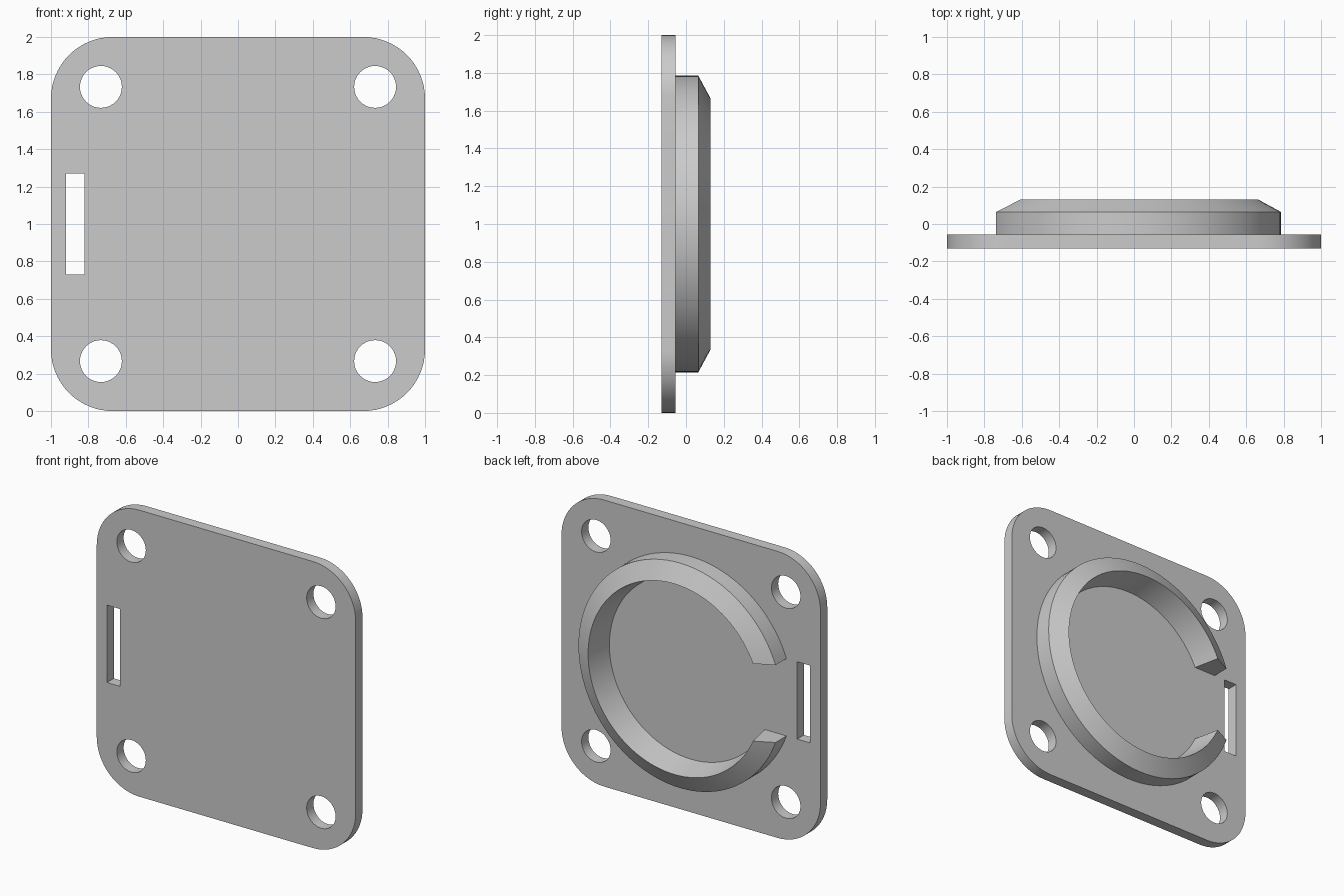
import bpy, bmesh
from math import sin, cos, asin, pi, radians

if "Cube" in bpy.data.objects:
    bpy.data.objects.remove(bpy.data.objects["Cube"], do_unlink=True)

grey = bpy.data.materials.new("plain grey")
grey.use_nodes = True
colour = (0.6, 0.6, 0.6, 1)
grey.diffuse_color = colour
grey.node_tree.nodes["Principled BSDF"].inputs["Base Color"].default_value = colour

MID = 1.0            # height of the centre
PLATE_FRONT, PLATE_BACK = -0.13, -0.055
GAP = 0.27           # half height of the ring opening and of the slot


def arc(cx, cz, r, start, end, steps):
    angles = [start + (end - start) * i / steps for i in range(steps + 1)]
    return [(cx + r * cos(a), cz + r * sin(a)) for a in angles]


def finish(obj):
    obj.data.materials.clear()
    obj.data.materials.append(grey)
    bpy.ops.object.select_all(action='DESELECT')
    obj.select_set(True)
    bpy.context.view_layer.objects.active = obj
    bpy.ops.object.shade_smooth_by_angle(angle=radians(25))


# Plate outline, corner holes and slot
corner = 0.33
outline = []
for i, (sx, sz) in enumerate([(1, 1), (-1, 1), (-1, -1), (1, -1)]):
    c = 1 - corner
    outline += arc(sx * c, sz * c, corner, i * pi / 2, (i + 1) * pi / 2, 16)
holes = [arc(sx * 0.733, sz * 0.733, 0.112, 0, 2 * pi, 40)[:-1]
         for sx in (-1, 1) for sz in (-1, 1)]
slot = [(-0.92, -GAP), (-0.82, -GAP), (-0.82, GAP), (-0.92, GAP)]

curve = bpy.data.curves.new("plate_outline", 'CURVE')
curve.dimensions = '2D'
curve.fill_mode = 'BOTH'
curve.extrude = (PLATE_BACK - PLATE_FRONT) / 2
for loop in [outline, slot] + holes:
    spline = curve.splines.new('POLY')
    spline.points.add(len(loop) - 1)
    for p, (x, z) in zip(spline.points, loop):
        p.co = (x, z, 0, 1)
    spline.use_cyclic_u = True
plate = bpy.data.objects.new("mounting_plate", curve)
plate.rotation_euler.x = pi / 2
plate.location = (0, (PLATE_FRONT + PLATE_BACK) / 2, MID)
bpy.context.collection.objects.link(plate)
bpy.ops.object.select_all(action='DESELECT')
plate.select_set(True)
bpy.context.view_layer.objects.active = plate
bpy.ops.object.convert(target='MESH')
plate = bpy.context.object
bm = bmesh.new()
bm.from_mesh(plate.data)
bmesh.ops.remove_doubles(bm, verts=bm.verts, dist=0.0005)
bmesh.ops.recalc_face_normals(bm, faces=bm.faces)
bm.to_mesh(plate.data)
bm.free()
finish(plate)

# Open ring with a sharp ridge; ends are cut level at the gap
profile = [(0.63, PLATE_BACK), (0.785, PLATE_BACK), (0.785, 0.065), (0.665, 0.13)]
bm = bmesh.new()
rails = []
for r, y in profile:
    reach = pi - asin(GAP / r)
    rails.append([bm.verts.new((x, y, z))
                  for x, z in arc(0, MID, r, -reach, reach, 96)])
for k, rail in enumerate(rails):
    nxt = rails[(k + 1) % len(rails)]
    for i in range(len(rail) - 1):
        bm.faces.new((rail[i], rail[i + 1], nxt[i + 1], nxt[i]))
for end in (0, -1):
    bm.faces.new([rail[end] for rail in rails])
bmesh.ops.recalc_face_normals(bm, faces=bm.faces)
mesh = bpy.data.meshes.new("open_ring")
bm.to_mesh(mesh)
bm.free()
ring = bpy.data.objects.new("open_ring", mesh)
bpy.context.collection.objects.link(ring)
finish(ring)
